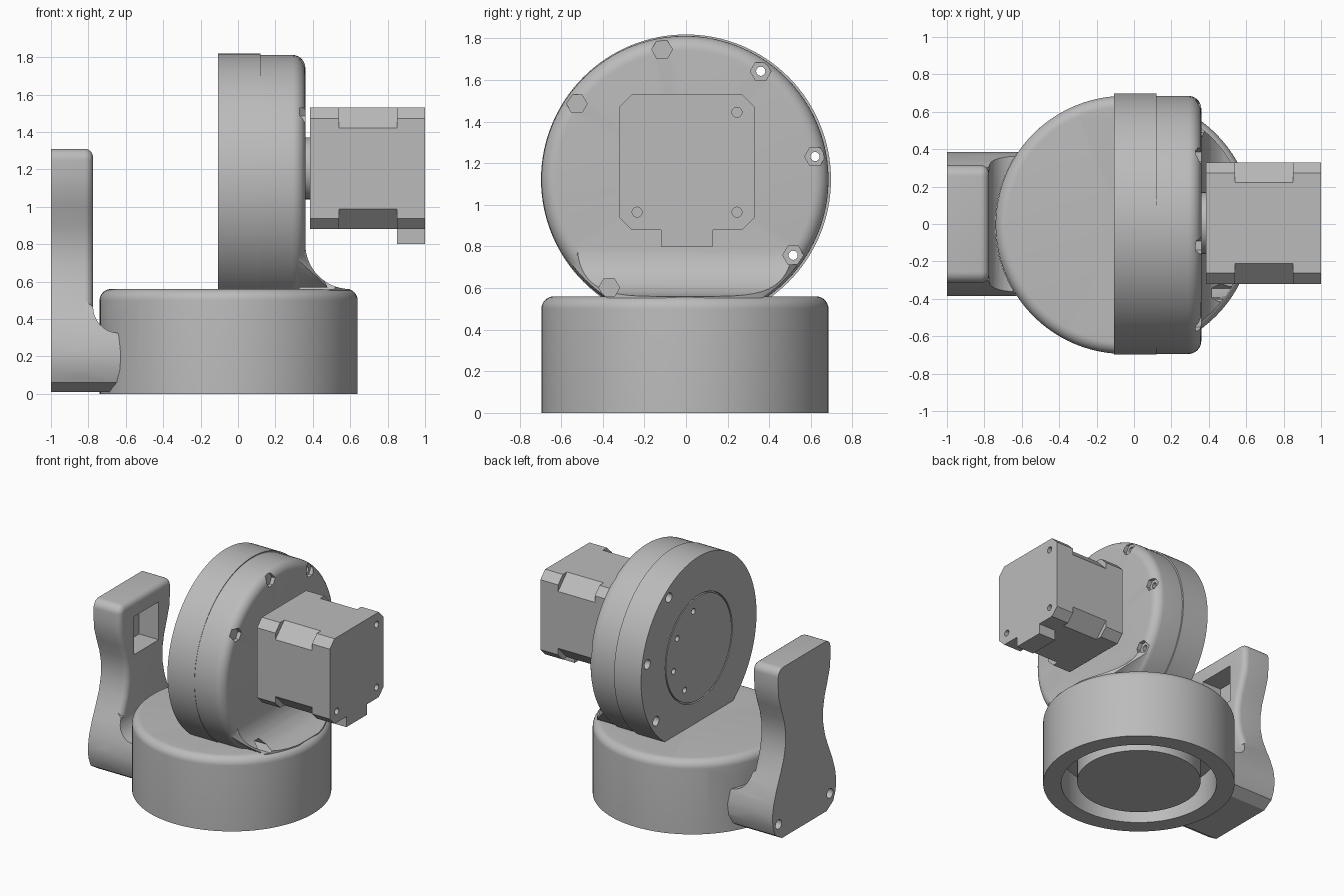
import bpy, bmesh, math
from mathutils import Matrix, Vector

if "Cube" in bpy.data.objects:
    bpy.data.objects.remove(bpy.data.objects["Cube"])

grey = bpy.data.materials.new("plain_grey")
grey.use_nodes = True
colour = (0.5, 0.5, 0.5, 1)
grey.diffuse_color = colour
grey.node_tree.nodes["Principled BSDF"].inputs["Base Color"].default_value = colour

# Cyclic turns that point local z along the wanted axis
TO_X = Matrix(((0, 0, 1), (1, 0, 0), (0, 1, 0)))
TO_Y = Matrix(((1, 0, 0), (0, 0, 1), (0, 1, 0)))
TURN = {"x": TO_X, "y": TO_Y, "z": Matrix.Identity(3)}


def finish(name, bm, axis, centre=(0, 0, 0)):
    bmesh.ops.remove_doubles(bm, verts=bm.verts, dist=1e-5)
    for v in bm.verts:
        v.co = TURN[axis] @ v.co + Vector(centre)
    bmesh.ops.recalc_face_normals(bm, faces=bm.faces)
    mesh = bpy.data.meshes.new(name)
    bm.to_mesh(mesh)
    bm.free()
    ob = bpy.data.objects.new(name, mesh)
    bpy.context.collection.objects.link(ob)
    mesh.materials.append(grey)
    return ob


def prism(name, points, axis, low, high):
    """Extrude a closed outline from low to high along an axis."""
    bm = bmesh.new()
    face = bm.faces.new([bm.verts.new((a, b, low)) for a, b in points])
    new = bmesh.ops.extrude_face_region(bm, geom=[face])["geom"]
    top = [g for g in new if isinstance(g, bmesh.types.BMVert)]
    bmesh.ops.translate(bm, verts=top, vec=(0, 0, high - low))
    return finish(name, bm, axis)


def lathe(name, profile, axis, centre, steps=96):
    """Turn a (radius, height) profile about an axis."""
    bm = bmesh.new()
    verts = [bm.verts.new((r, 0, h)) for r, h in profile]
    edges = [bm.edges.new(pair) for pair in zip(verts, verts[1:])]
    bmesh.ops.spin(bm, geom=verts + edges, cent=(0, 0, 0), axis=(0, 0, 1),
                   angle=math.tau, steps=steps, use_merge=False)
    return finish(name, bm, axis, centre)


def rod(name, radius, axis, centre, low, high, steps=24):
    return lathe(name, [(0, low), (radius, low), (radius, high), (0, high)], axis, centre, steps)


def arc(cx, cz, radius, start, end, n=8):
    turns = [math.radians(start + (end - start) * i / n) for i in range(n + 1)]
    return [(cx + radius * math.cos(t), cz + radius * math.sin(t)) for t in turns]


def combine(ob, tool, operation="DIFFERENCE"):
    mod = ob.modifiers.new("cut", "BOOLEAN")
    mod.operation, mod.object, mod.solver = operation, tool, "EXACT"
    bpy.context.view_layer.objects.active = ob
    bpy.ops.object.modifier_apply(modifier=mod.name)
    bpy.data.objects.remove(tool)


def ring(radius, count, start, centre):
    for i in range(count):
        t = math.radians(start + 360 * i / count)
        yield (0, centre[1] + radius * math.cos(t), centre[2] + radius * math.sin(t))


BASE = (-0.05, -0.005, 0)
DISC = (0, 0, 1.122)
HOUSING = (0, -0.005, 1.122)
MOTOR = (0, 0.005, 1.205)

# Round base with a ring-shaped hollow underneath
base = lathe("base_and_housing",
             [(0, 0.02), (0.445, 0.02), (0.445, 0.25), (0.56, 0.25), (0.56, 0), (0.69, 0)]
             + arc(0.63, 0.5, 0.06, 0, 90) + [(0, 0.56)], "z", BASE)

# Curved channel that clears the swinging arm
combine(base, rod("channel_cutter", 0.8, "x", DISC, -1.2, 0.12, 128))

# Upright housing with a rounded rim
housing = lathe("housing", [(0, 0.12), (0.69, 0.12)]
                + arc(0.62, 0.29, 0.07, 0, 90) + [(0, 0.36)], "x", HOUSING)
combine(base, housing, "UNION")

# Concave sweep from the housing face down to the base top
sweep = prism("sweep", [(0.3, 0.5), (0.3, 0.81)] + arc(0.6, 0.8, 0.24, 180, 270, 14)
              + [(0.6, 0.5)], "y", -0.7, 0.7)
combine(sweep, rod("trim", 0.68, "x", HOUSING, 0.1, 0.9, 96), "INTERSECT")
combine(sweep, rod("trim", 0.66, "z", BASE, 0.1, 1.5, 96), "INTERSECT")
combine(base, sweep, "UNION")

# Front cover with a groove around the rotor
cover = lathe("cover", [(0, -0.108), (0.395, -0.108), (0.395, -0.09), (0.405, -0.09),
                        (0.405, -0.108), (0.697, -0.108), (0.697, 0.12), (0, 0.12)],
              "x", DISC, 128)

# Bolt holes through both halves, hexagonal nut pockets behind
for spot in ring(0.635, 8, 100, HOUSING):
    combine(cover, rod("bolt_hole", 0.022, "x", spot, -0.3, 0.2))
    combine(cover, rod("bolt_head_hole", 0.036, "x", spot, -0.3, -0.06))
    if spot[2] > 0.55:
        combine(base, rod("bolt_hole", 0.022, "x", spot, 0.05, 0.7))
        combine(base, rod("nut_pocket", 0.05, "x", spot, 0.33, 0.7, 6))
for spot in ring(0.31, 8, 78, DISC):
    combine(cover, rod("rotor_hole", 0.022, "x", spot, -0.3, -0.06))


# Motor: chamfered end caps and a slimmer-cornered middle
def chamfered(half, cut):
    corners = [(half, half - cut), (half - cut, half)]
    loop = corners + [(-a, b) for a, b in reversed(corners)]
    loop += [(-a, -b) for a, b in loop]
    return [(MOTOR[1] + a, MOTOR[2] + b) for a, b in loop]


prism("motor_front_cap", chamfered(0.325, 0.058), "x", 0.385, 0.54)
prism("motor_body", chamfered(0.325, 0.108), "x", 0.54, 0.85)
end_cap = prism("motor_end_cap", chamfered(0.325, 0.058), "x", 0.85, 1.0)
for spot in ring(0.24 * math.sqrt(2), 4, 45, MOTOR):
    combine(end_cap, rod("screw_hole", 0.024, "x", spot, 0.95, 1.1))
prism("motor_connector", [(-0.12, 0.8), (0.13, 0.8), (0.13, 0.9), (-0.12, 0.9)], "x", 0.85, 1.0)
rod("motor_boss", 0.165, "x", MOTOR, 0.35, 0.39, 48)

# Arm: waisted outline, rounded on its inner edge
half = [(0.27, 0.01), (0.35, 0.06), (0.378, 0.13), (0.385, 0.21), (0.37, 0.3), (0.335, 0.4),
        (0.29, 0.5), (0.25, 0.6), (0.228, 0.7), (0.225, 0.8), (0.245, 0.9), (0.28, 1.0),
        (0.308, 1.09), (0.315, 1.17)] + arc(0.255, 1.25, 0.06, 0, 90)
outline = half + [(-a, b) for a, b in reversed(half)]
arm = prism("arm", outline, "x", -1.0, -0.775)
bm = bmesh.new()
bm.from_mesh(arm.data)
inner = [e for e in bm.edges if all(v.co.x > -0.8 for v in e.verts)]
bmesh.ops.bevel(bm, geom=inner, offset=0.045, segments=5, profile=0.5, affect="EDGES")
bm.to_mesh(arm.data)
bm.free()

# Foot of the arm, hollowed to sit against the base
foot = prism("foot", [(-0.99, 0), (-0.6, 0), (-0.6, 0.31), (-0.64, 0.325)]
             + arc(-0.635, 0.465, 0.14, 265, 180) + [(-0.82, 0.5), (-0.99, 0.5)], "y", -0.5, 0.5)
combine(foot, prism("trim", outline, "x", -0.99, -0.5), "INTERSECT")
combine(foot, rod("trim", 0.691, "z", BASE, -0.1, 1, 96))
combine(arm, foot, "UNION")

# Pocket in the arm head and screw holes in the foot
combine(arm, prism("pocket", [(-0.15, 0.89), (0.15, 0.89), (0.15, 1.18), (-0.15, 1.18)],
                   "x", -0.94, -0.6))
for side in (-1, 1):
    combine(arm, rod("screw_hole", 0.036, "x", (0, side * 0.31, 0.13), -1.1, -0.9))

# Smooth rounded surfaces, keep crisp edges
for ob in bpy.context.collection.objects:
    if ob.type == "MESH" and ob.data.materials and ob.data.materials[0] == grey:
        bpy.ops.object.select_all(action="DESELECT")
        ob.select_set(True)
        bpy.context.view_layer.objects.active = ob
        bpy.ops.object.shade_smooth_by_angle(angle=math.radians(32))
